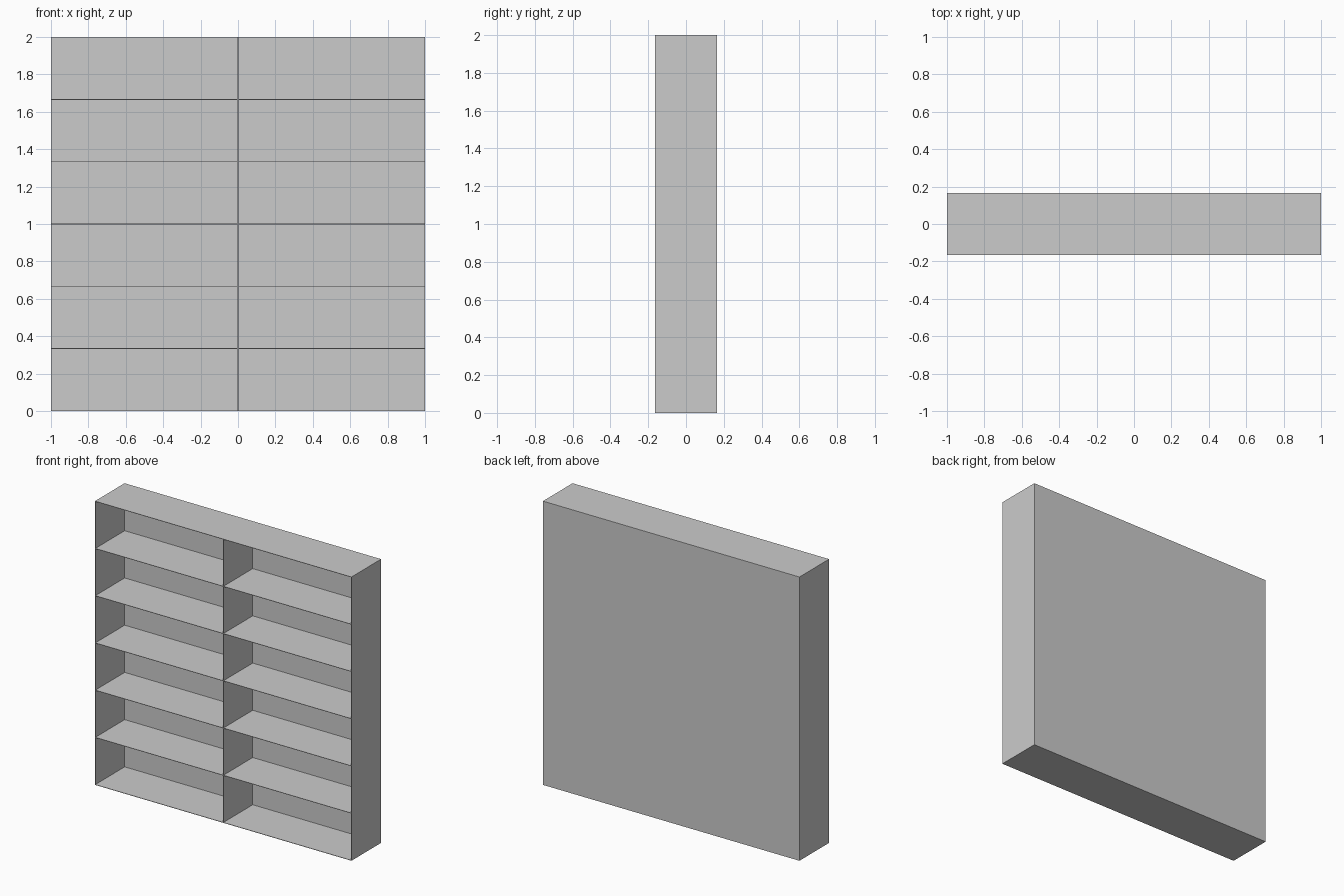
import bpy

cube = bpy.data.objects.get("Cube")
if cube:
    bpy.data.objects.remove(cube, do_unlink=True)

WIDTH, DEPTH, HEIGHT = 2.0, 0.33, 2.0
ROWS = 6
T = 0.003  # sheet thickness

grey = bpy.data.materials.new("light_grey")
grey.use_nodes = True
colour = (0.6, 0.6, 0.6, 1)
grey.diffuse_color = colour
grey.node_tree.nodes["Principled BSDF"].inputs["Base Color"].default_value = colour


def board(name, size, centre):
    """Add one flat board as a box of the given size."""
    bpy.ops.mesh.primitive_cube_add(size=1, location=centre)
    ob = bpy.context.object
    ob.name = name
    ob.scale = size
    bpy.ops.object.transform_apply(location=False, rotation=False, scale=True)
    ob.data.materials.append(grey)


# Back panel
board("back_panel", (WIDTH, T, HEIGHT), (0, (DEPTH - T) / 2, HEIGHT / 2))

# Side panels and centre divider
edge = (WIDTH - T) / 2
for name, x in (("right_side", -edge), ("centre_divider", 0), ("left_side", edge)):
    board(name, (T, DEPTH - T, HEIGHT), (x, -T / 2, HEIGHT / 2))

# Base, shelves and top, in two bays
bay = (WIDTH - 3 * T) / 2
for side, sign in (("right", -1), ("left", 1)):
    for i in range(ROWS + 1):
        part = "base" if i == 0 else "top" if i == ROWS else f"shelf_{i}"
        z = T / 2 + i * (HEIGHT - T) / ROWS
        board(f"{side}_{part}", (bay, DEPTH - T, T), (sign * (bay + T) / 2, -T / 2, z))
